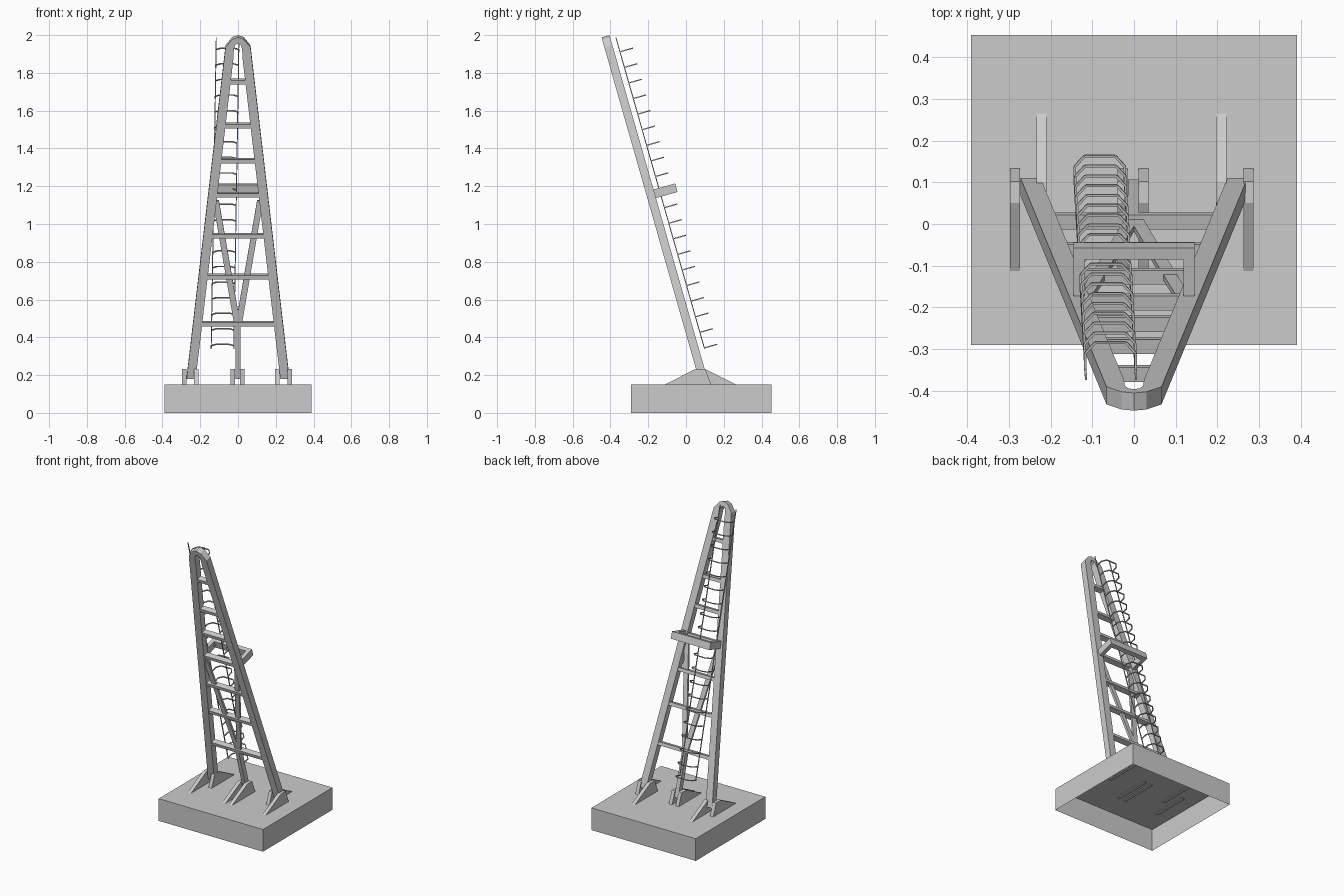
import bpy, bmesh, math
from mathutils import Matrix, Vector

if "Cube" in bpy.data.objects:
    bpy.data.objects.remove(bpy.data.objects["Cube"])

# Leaning mast frame: local x = across, local y = towards the back, local z = up the mast
LEAN = Matrix.Translation((0, 0.085, 0.2)) @ Matrix.Rotation(math.radians(15.9), 4, 'X')
FLAT = Matrix.Identity(4)


def finish(bm, name, mat=FLAT, recalc=True):
    if recalc:
        bmesh.ops.recalc_face_normals(bm, faces=bm.faces[:])
    me = bpy.data.meshes.new(name)
    bm.to_mesh(me)
    bm.free()
    ob = bpy.data.objects.new(name, me)
    ob.matrix_world = mat
    bpy.context.collection.objects.link(ob)
    return ob


def add_box(bm, x0, x1, y0, y1, z0, z1):
    size = Matrix.Diagonal((x1 - x0, y1 - y0, z1 - z0, 1))
    mid = Matrix.Translation(((x0 + x1) / 2, (y0 + y1) / 2, (z0 + z1) / 2))
    return bmesh.ops.create_cube(bm, size=1, matrix=mid @ size)


def add_prism(bm, points, offset):
    face = bm.faces.new([bm.verts.new(p) for p in points])
    out = bmesh.ops.extrude_face_region(bm, geom=[face], use_keep_orig=True)
    verts = [g for g in out['geom'] if isinstance(g, bmesh.types.BMVert)]
    bmesh.ops.translate(bm, verts=verts, vec=offset)


def add_bar(bm, a, b, w, d):
    """Square bar from a to b."""
    a, b = Vector(a), Vector(b)
    rot = (b - a).to_track_quat('Z', 'Y').to_matrix().to_4x4()
    m = Matrix.Translation((a + b) / 2) @ rot @ Matrix.Diagonal((w, d, (b - a).length, 1))
    bmesh.ops.create_cube(bm, size=1, matrix=m)


# Base block, open underneath
bm = bmesh.new()
add_box(bm, -0.39, 0.39, -0.29, 0.453, 0, 0.15)
bm.normal_update()
bmesh.ops.delete(bm, geom=[f for f in bm.faces if f.normal.z < -0.5], context='FACES_ONLY')
finish(bm, "base_block", recalc=False)

# Foot brackets: wedge plates sloping to the front or to the back
front_wedge = [(-0.122, 0.145), (0.05, 0.232), (0.102, 0.232), (0.135, 0.145)]
back_wedge = [(0.152 - y, z) for y, z in front_wedge]
bm = bmesh.new()
for x, wedge in ((-0.297, front_wedge), (-0.234, back_wedge), (-0.039, front_wedge),
                 (0.011, front_wedge), (0.197, back_wedge), (0.262, front_wedge)):
    add_prism(bm, [(x, y, z) for y, z in wedge], (0.024, 0, 0))
finish(bm, "foot_brackets")

# A-shaped mast: two legs joined by a rounded head
outer = [(0.272, -0.015), (0.066, 1.81), (0.03, 1.855), (0.0, 1.865)]
inner = [(0.0, 1.832), (0.014, 1.825), (0.022, 1.80), (0.024, 1.75), (0.224, -0.015)]
right = outer[:3]
profile = (right + [outer[3]] + [(-x, v) for x, v in reversed(right)]
           + [(-x, v) for x, v in reversed(inner)] + inner[1:])
bm = bmesh.new()
add_prism(bm, [(x, -0.022, v) for x, v in profile], (0, 0.044, 0))
finish(bm, "mast_legs", LEAN)

# Crossbars between the legs
bm = bmesh.new()
for z in (0.472, 0.722, 0.938, 1.155, 1.335, 1.522, 1.755):
    v = (z - 0.2) / 0.962
    half = 0.232 - 0.1134 * v
    add_box(bm, -half, half, -0.018, 0.018, v - 0.011, v + 0.011)
finish(bm, "crossbars", LEAN)

# Centre post with a V brace
bm = bmesh.new()
add_box(bm, -0.014, 0.012, -0.018, 0.018, -0.015, 0.29)
for s in (-1, 1):
    add_bar(bm, (s * 0.004, 0, 0.28), (s * 0.117, 0, 0.96), 0.014, 0.032)
finish(bm, "centre_brace", LEAN)

# U-shaped platform frame behind the mast
bm = bmesh.new()
u = [(-0.145, 0.015), (-0.145, 0.141), (0.145, 0.141), (0.145, 0.015),
     (0.119, 0.015), (0.119, 0.112), (-0.119, 0.112), (-0.119, 0.015)]
add_prism(bm, [(x, n, 0.968) for x, n in u], (0, 0, 0.047))
finish(bm, "platform_frame", LEAN)

# Ladder: two thin rails and a row of bracket-shaped rungs
V0, V1, N = 0.131, 1.843, 0.051


def centre(v):
    return -0.082 + 0.027 * (v - V0) / (V1 - V0)


bm = bmesh.new()
for s in (-0.06, 0.06):
    add_bar(bm, (centre(V0) + s, N, V0), (centre(V1) + s, N, V1), 0.005, 0.005)
finish(bm, "ladder_rails", LEAN)

bm = bmesh.new()
for i in range(20):
    v = V0 + 0.004 + i * 0.0858
    c = centre(v)
    pts = [(-0.06, N), (-0.06, N + 0.042), (-0.037, N + 0.068)]
    pts += [(-x, n) for x, n in reversed(pts)]
    for (xa, na), (xb, nb) in zip(pts, pts[1:]):
        add_bar(bm, (c + xa, na, v), (c + xb, nb, v), 0.006, 0.006)
finish(bm, "ladder_rungs", LEAN)
